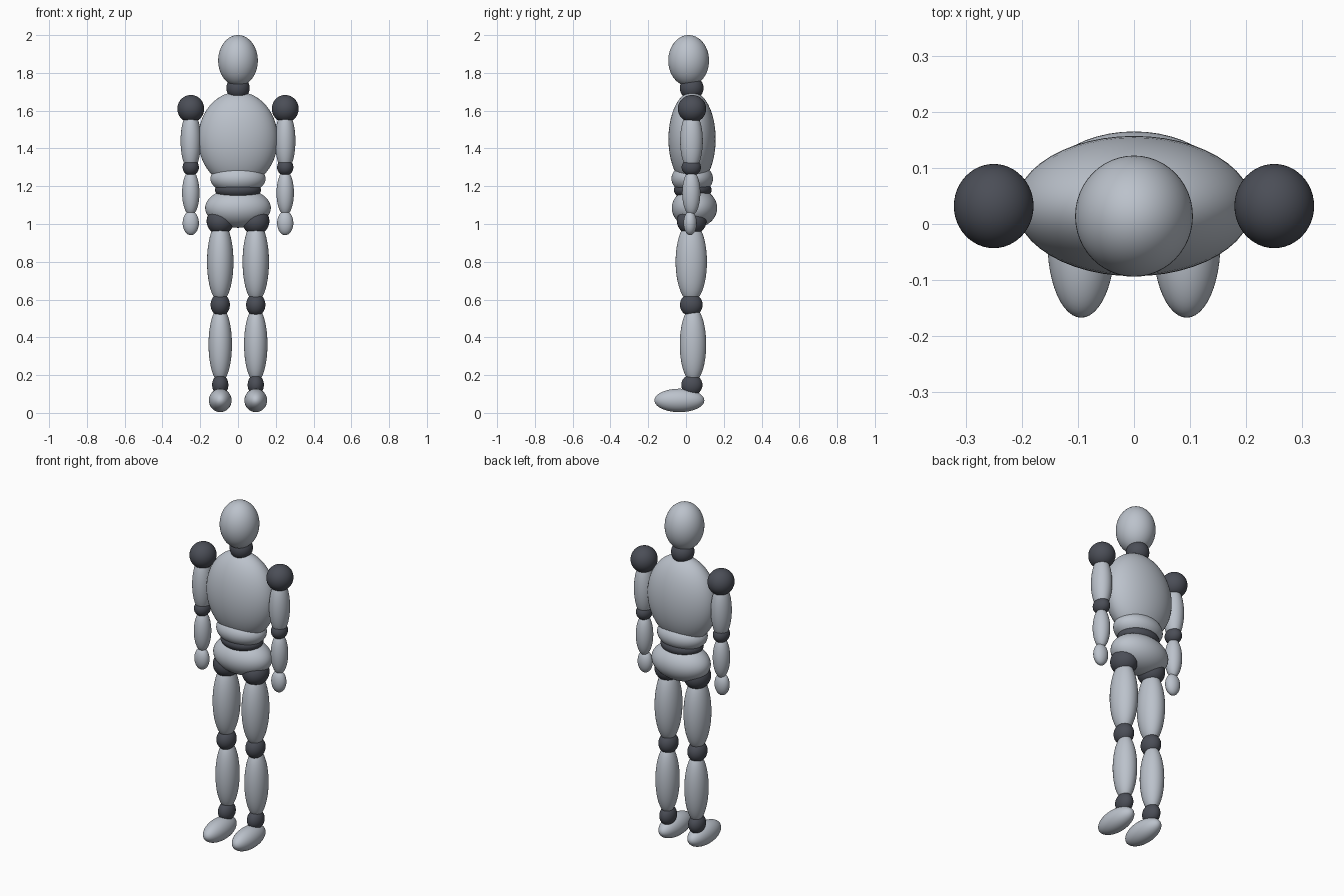
import bpy

old = bpy.data.objects.get("Cube")
if old:
    bpy.data.objects.remove(old, do_unlink=True)


def material(name, rgb):
    mat = bpy.data.materials.new(name)
    mat.use_nodes = True
    colour = (*rgb, 1)
    mat.diffuse_color = colour
    mat.node_tree.nodes["Principled BSDF"].inputs["Base Color"].default_value = colour
    return mat


shell = material("light grey shell", (0.50, 0.54, 0.60))
joint = material("dark grey joint", (0.07, 0.076, 0.095))


def ellipsoid(name, mat, centre, radii):
    """Smooth ellipsoid with the given centre and half sizes."""
    bpy.ops.mesh.primitive_uv_sphere_add(segments=48, ring_count=28, location=centre)
    ob = bpy.context.object
    ob.name = name
    ob.scale = radii
    bpy.ops.object.transform_apply(location=False, rotation=False, scale=True)
    bpy.ops.object.shade_smooth()
    ob.data.materials.append(mat)
    return ob


# Head and trunk
ellipsoid("head", shell, (0, 0.014, 1.865), (0.105, 0.108, 0.135))
ellipsoid("neck", joint, (0, 0.03, 1.72), (0.062, 0.063, 0.062))
ellipsoid("chest", shell, (0, 0.032, 1.45), (0.211, 0.125, 0.25))
ellipsoid("abdomen", shell, (0, 0.033, 1.24), (0.146, 0.11, 0.082))
ellipsoid("waist", joint, (0, 0.036, 1.18), (0.122, 0.1, 0.055))
ellipsoid("pelvis", shell, (0, 0.045, 1.085), (0.174, 0.12, 0.105))

# Limb parts: name, material, distance from middle, y, z, half sizes
ARM, LEG = 0.25, 0.094
limbs = [
    ("shoulder", joint, ARM, 0.032, 1.61, (0.071, 0.075, 0.073)),
    ("upper_arm", shell, ARM, 0.029, 1.44, (0.054, 0.06, 0.16)),
    ("elbow", joint, ARM, 0.028, 1.3, (0.043, 0.051, 0.045)),
    ("forearm", shell, ARM, 0.028, 1.165, (0.046, 0.048, 0.12)),
    ("hand", shell, ARM, 0.022, 1.005, (0.043, 0.035, 0.064)),
    ("hip", joint, LEG, 0.03, 1.015, (0.072, 0.078, 0.072)),
    ("thigh", shell, LEG, 0.028, 0.8, (0.07, 0.083, 0.215)),
    ("knee", joint, LEG, 0.028, 0.572, (0.051, 0.06, 0.06)),
    ("calf", shell, LEG, 0.037, 0.362, (0.062, 0.07, 0.2)),
    ("ankle", joint, LEG, 0.031, 0.148, (0.043, 0.056, 0.055)),
    ("foot", shell, LEG, -0.035, 0.066, (0.06, 0.132, 0.062)),
]
for side, sign in (("left", 1), ("right", -1)):
    for name, mat, x, y, z, radii in limbs:
        ellipsoid(f"{side}_{name}", mat, (sign * x, y, z), radii)
